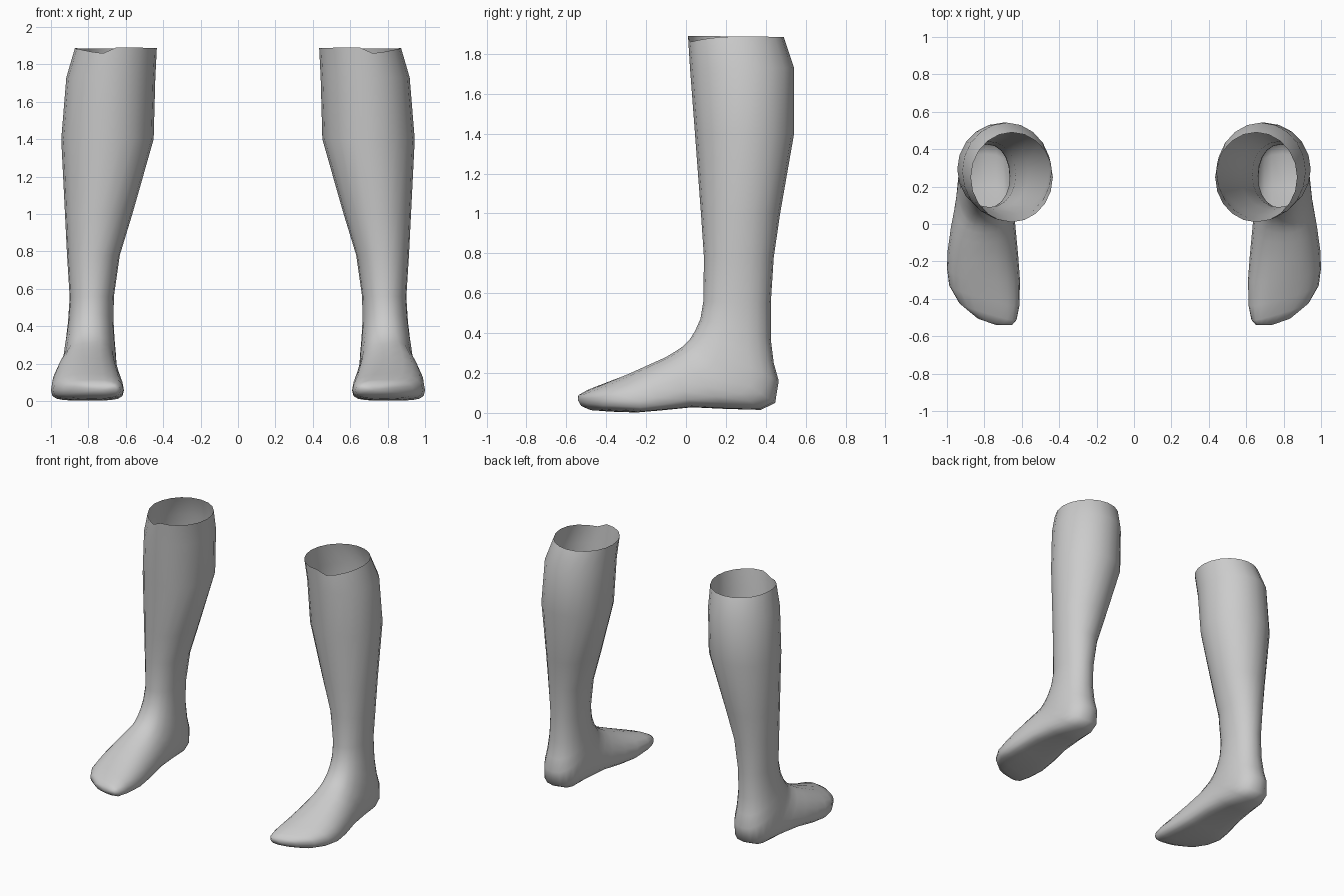
import bpy, bmesh, math

SIDES = 20

# Cross-sections from rim to toe, each spanning a front/top point and a back/bottom point:
# (front y, front z, back y, back z, centre x, half width, squareness, sag to sole, toe slant)
LEG = [
    (0.010, 1.89, 0.490, 1.885, 0.653, 0.219, 1.00, 0.0, 0),
    (0.020, 1.73, 0.542, 1.73, 0.680, 0.238, 1.00, 0.0, 0),
    (0.045, 1.40, 0.542, 1.40, 0.698, 0.247, 1.00, 0.0, 0),
    (0.075, 1.00, 0.472, 1.00, 0.745, 0.180, 0.97, 0.0, 0),
    (0.090, 0.78, 0.440, 0.78, 0.773, 0.141, 0.95, 0.0, 0),
    (0.087, 0.56, 0.425, 0.55, 0.782, 0.118, 0.95, 0.0, 0),
]
FOOT = [
    (0.072, 0.47, 0.425, 0.37, 0.787, 0.122, 0.92, 0.0, 0),
    (0.045, 0.41, 0.440, 0.25, 0.790, 0.130, 0.88, 0.0, 0),
    (0.020, 0.37, 0.465, 0.16, 0.792, 0.138, 0.85, 0.0, 0),
    (0.000, 0.35, 0.447, 0.05, 0.793, 0.144, 0.80, 0.05, 0),
    (-0.02, 0.33, 0.375, 0.015, 0.795, 0.148, 0.78, 0.10, 0),
    (-0.05, 0.31, 0.200, 0.020, 0.800, 0.156, 0.78, 0.20, 0),
    (-0.10, 0.28, 0.030, 0.028, 0.806, 0.172, 0.80, 0.35, 0),
    (-0.20, 0.235, -0.13, 0.012, 0.808, 0.188, 0.80, 0.42, 0.05),
    (-0.30, 0.19, -0.25, 0.002, 0.805, 0.195, 0.80, 0.40, 0.15),
    (-0.40, 0.148, -0.37, 0.006, 0.800, 0.188, 0.78, 0.25, 0.28),
    (-0.48, 0.115, -0.455, 0.012, 0.782, 0.154, 0.75, 0.10, 0.30),
    (-0.528, 0.092, -0.51, 0.030, 0.745, 0.095, 0.75, 0.0, 0.20),
]

skin = bpy.data.materials.new("plain grey")
skin.diffuse_color = (0.6, 0.6, 0.6, 1)


def power(v, p):
    return math.copysign(abs(v) ** p, v)


def ring(bm, side, section):
    yf, zf, yb, zb, xc, hw, p, sag, slant = section
    verts = []
    for i in range(SIDES):
        t = 2 * math.pi * i / SIDES
        u, s = power(math.cos(t), p), power(math.sin(t), p)
        u -= sag * (1 - u * u)
        k = (1 - u) / 2
        verts.append(bm.verts.new((side * (xc + hw * s),
                                   yf + (yb - yf) * k + slant * hw * s,
                                   zf + (zb - zf) * k)))
    return verts


def build_leg(name, side):
    bm = bmesh.new()
    rings = [ring(bm, side, s) for s in LEG + FOOT]
    # small notch in the rim, on the outer side of the shin
    for i, drop in enumerate((0.0, 0.030, 0.022, 0.012, 0.004)):
        rings[0][i].co.z -= drop
    for a, b in zip(rings, rings[1:]):
        for i in range(SIDES):
            j = (i + 1) % SIDES
            quad = (a[i], a[j], b[j], b[i])
            bm.faces.new(quad if side < 0 else quad[::-1])
    # rounded toe tip
    tip = bm.verts.new((side * 0.735, -0.541, 0.062))
    last = rings[-1]
    for i in range(SIDES):
        tri = (last[i], last[(i + 1) % SIDES], tip)
        bm.faces.new(tri if side < 0 else tri[::-1])
    bmesh.ops.recalc_face_normals(bm, faces=bm.faces[:])
    for f in bm.faces:
        f.smooth = True
    mesh = bpy.data.meshes.new(name)
    bm.to_mesh(mesh)
    bm.free()
    mesh.materials.append(skin)
    bpy.context.collection.objects.link(bpy.data.objects.new(name, mesh))


build_leg("lower_leg_a", 1)
build_leg("lower_leg_b", -1)
